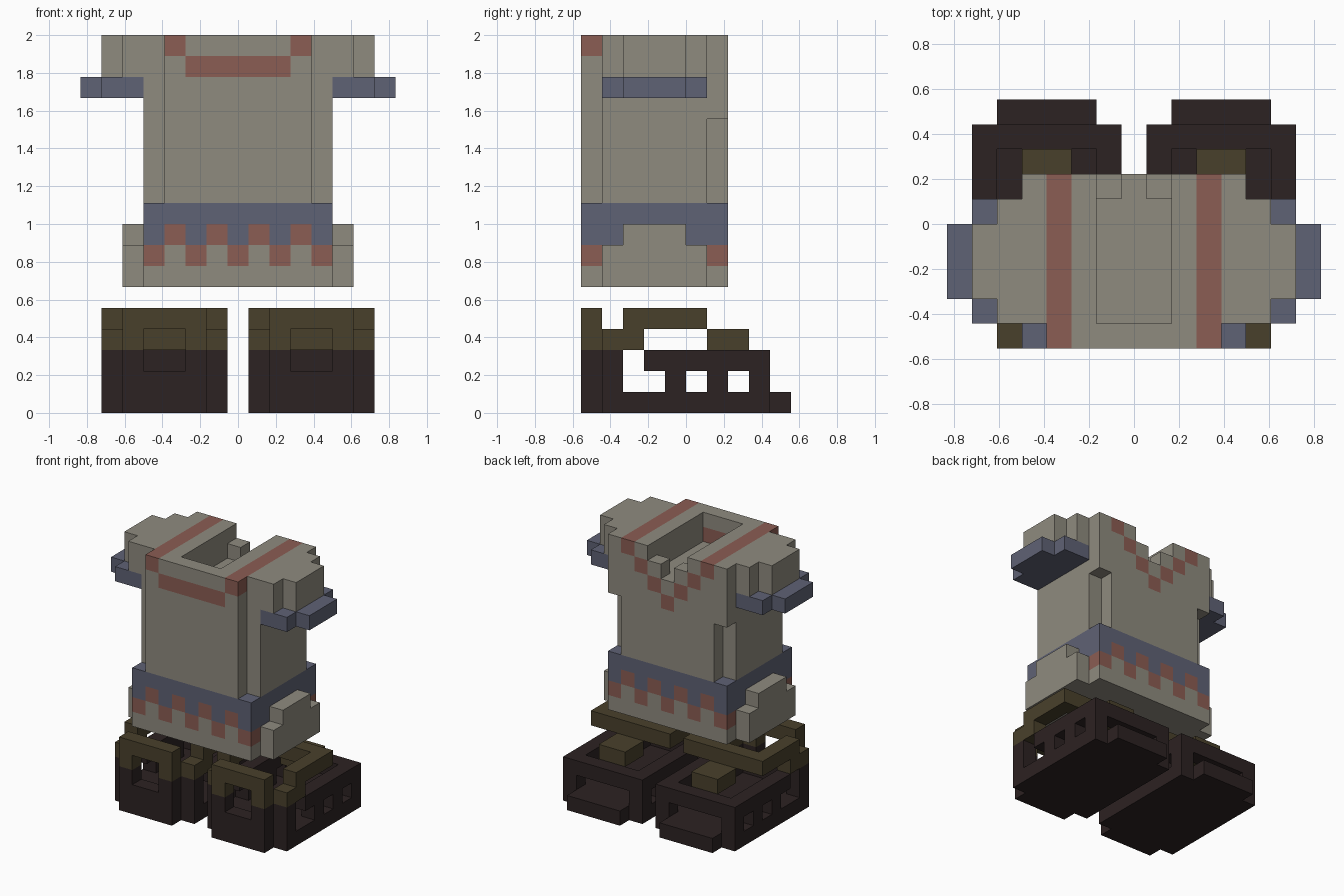
import bpy, bmesh
from mathutils import Vector

if "Cube" in bpy.data.objects:
    bpy.data.objects.remove(bpy.data.objects["Cube"])

U = 1 / 9            # edge length of one block


def material(name, rgb):
    m = bpy.data.materials.new(name)
    lin = [((c / 255 + 0.055) / 1.055) ** 2.4 for c in rgb]
    m.diffuse_color = (*lin, 1)
    m.use_nodes = True
    m.node_tree.nodes["Principled BSDF"].inputs["Base Color"].default_value = m.diffuse_color
    return m


NAMES = ["beige", "red", "blue", "olive", "dark_brown"]
RGB = [(143, 139, 127), (139, 93, 83), (95, 98, 117), (73, 64, 43), (44, 34, 34)]
MATS = [material(n, c) for n, c in zip(NAMES, RGB)]
BEIGE, RED, BLUE, OLIVE, DARK = range(5)

blocks = {}          # (x, y, z) -> (part, colour); x is a cell centre, y and z cell starts


def fill(part, xs, ys, zs, colour, mirror=False):
    """Fill an inclusive range of cells; colour None carves them away."""
    for x in range(xs[0], xs[1] + 1):
        for y in range(ys[0], ys[1] + 1):
            for z in range(zs[0], zs[1] + 1):
                for sx in ((x, -x) if mirror else (x,)):
                    if colour is None:
                        blocks.pop((sx, y, z), None)
                    else:
                        blocks[(sx, y, z)] = (part, colour)


# shirt body, with narrower front panel and notched rear corners
fill("shirt", (-4, 4), (-5, 1), (6, 17), BEIGE)
fill("shirt", (4, 4), (-5, -5), (10, 17), None, True)
fill("shirt", (4, 4), (1, 1), (10, 13), None, True)

# belt with zigzag hem, front and rear
fill("shirt", (-4, 4), (-5, 1), (8, 9), BLUE)
for y in (-5, 1):
    for x in range(-4, 5):
        z = 7 if x % 2 == 0 else 8
        fill("shirt", (x, x), (y, y), (z, z), RED)

# shoulder stripes, front collar bar, rear V
fill("shirt", (3, 3), (-5, 1), (17, 17), RED, True)
fill("shirt", (-2, 2), (-5, -5), (16, 16), RED)
for i in range(4):
    fill("shirt", (i, i), (1, 1), (14 + i, 14 + i), RED, True)

# neck opening
fill("shirt", (-1, 1), (-4, 0), (16, 17), None)
fill("shirt", (-1, 1), (1, 1), (17, 17), None)
fill("shirt", (0, 0), (1, 1), (16, 16), None)

# sleeves and cuffs
fill("sleeves", (5, 5), (-4, 0), (16, 17), BEIGE, True)
fill("sleeves", (6, 6), (-3, -1), (16, 17), BEIGE, True)
fill("cuffs", (5, 6), (-4, 0), (15, 15), BLUE, True)
fill("cuffs", (7, 7), (-3, -1), (15, 15), BLUE, True)

# hip pockets
fill("hip_pockets", (5, 5), (-4, 0), (6, 7), BEIGE, True)
fill("hip_pockets", (5, 5), (-3, -1), (8, 8), BEIGE, True)

# boot soles
fill("boot_soles", (1, 6), (-4, 3), (0, 0), DARK, True)
fill("boot_soles", (2, 5), (-5, 4), (0, 0), DARK, True)

# boot end plates with a square hole
fill("boot_plates", (2, 5), (-5, -5), (1, 2), DARK, True)
fill("boot_plates", (2, 5), (-5, -5), (3, 4), OLIVE, True)
fill("boot_plates", (3, 4), (-5, -5), (2, 3), None, True)

# boot side walls, posts and rails
for x in (1, 6):
    fill("boot_sides", (x, x), (-4, -4), (1, 2), DARK, True)
    fill("boot_sides", (x, x), (-4, -3), (3, 3), OLIVE, True)
    fill("boot_sides", (x, x), (-2, 3), (2, 2), DARK, True)
    for y in (-1, 1, 3):
        fill("boot_sides", (x, x), (y, y), (1, 1), DARK, True)
    fill("boot_collars", (x, x), (-3, 0), (4, 4), OLIVE, True)
fill("boot_sides", (2, 5), (3, 3), (2, 2), DARK, True)

# collar cross bar and tongue
fill("boot_collars", (2, 5), (0, 0), (4, 4), OLIVE, True)
fill("boot_tongues", (3, 4), (1, 2), (3, 3), OLIVE, True)

# turn the exposed block faces of each part into a mesh
for part in sorted({p for p, _ in blocks.values()}):
    bm = bmesh.new()
    for (x, y, z), (owner, colour) in blocks.items():
        if owner != part:
            continue
        centre = Vector((x, y + 0.5, z + 0.5))
        for axis in range(3):
            for s in (-1, 1):
                n = [0, 0, 0]
                n[axis] = s
                if (x + n[0], y + n[1], z + n[2]) in blocks:
                    continue
                a, b = Vector((0, 0, 0)), Vector((0, 0, 0))
                a[(axis + 1) % 3] = 0.5
                b[(axis + 2) % 3] = 0.5 * s
                mid = centre + Vector(n) * 0.5
                f = bm.faces.new([bm.verts.new((mid + o) * U)
                                  for o in (-a - b, a - b, a + b, -a + b)])
                f.material_index = colour
    bmesh.ops.remove_doubles(bm, verts=bm.verts, dist=1e-4)
    mesh = bpy.data.meshes.new(part)
    bm.to_mesh(mesh)
    bm.free()
    for m in MATS:
        mesh.materials.append(m)
    bpy.context.collection.objects.link(bpy.data.objects.new(part, mesh))
